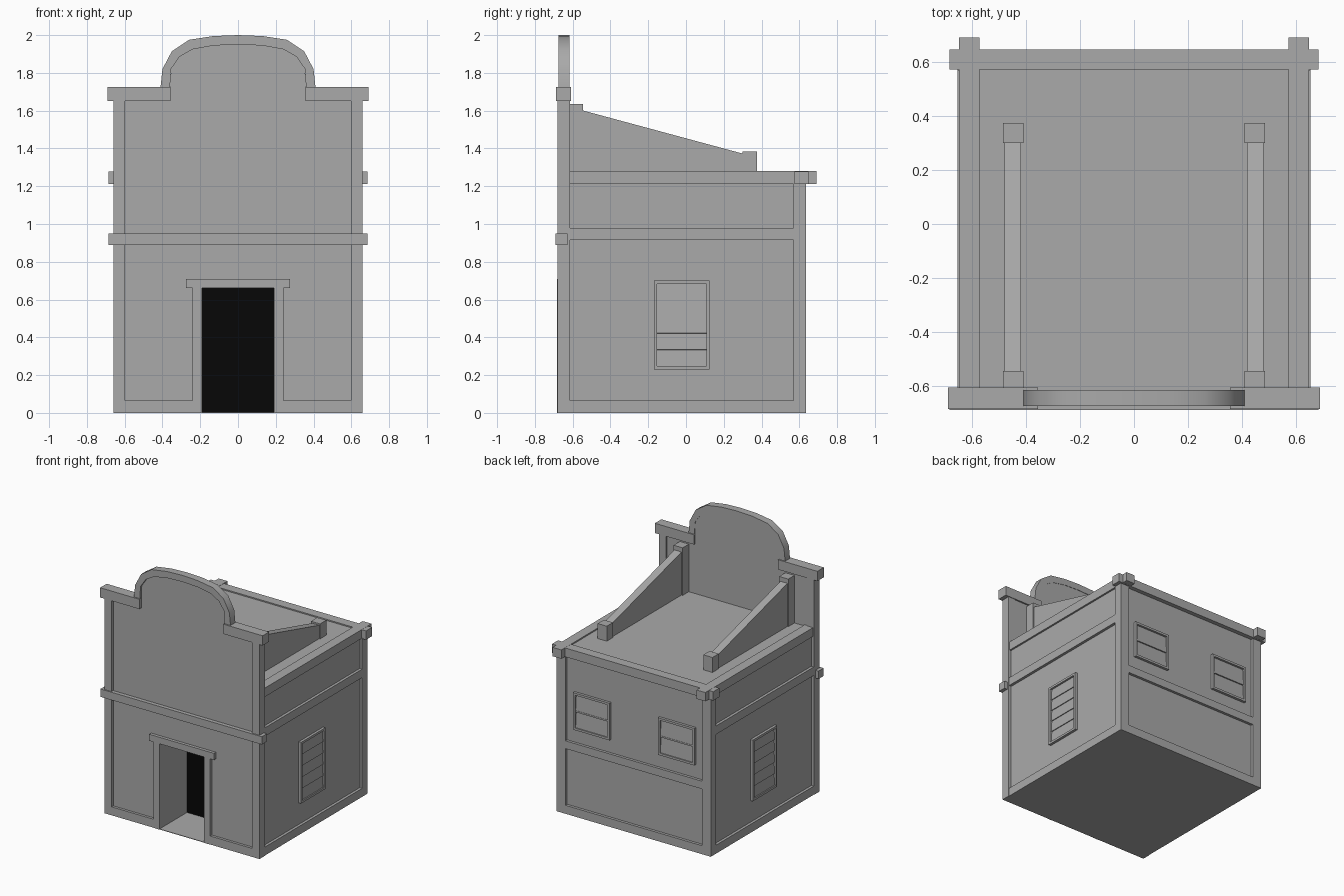
import bpy, bmesh, math
from mathutils import Matrix, Vector

cube = bpy.data.objects.get("Cube")
if cube:
    bpy.data.objects.remove(cube, do_unlink=True)


def material(name, value):
    m = bpy.data.materials.new(name)
    m.use_nodes = True
    colour = (value, value, value, 1)
    m.diffuse_color = colour
    m.node_tree.nodes["Principled BSDF"].inputs["Base Color"].default_value = colour
    return m


PLASTER = material("grey_plaster", 0.4)
BLACK = material("dark_black", 0.002)


def finish(name, bm, mat=PLASTER):
    bmesh.ops.recalc_face_normals(bm, faces=bm.faces)
    mesh = bpy.data.meshes.new(name)
    bm.to_mesh(mesh)
    bm.free()
    mesh.materials.append(mat)
    ob = bpy.data.objects.new(name, mesh)
    bpy.context.collection.objects.link(ob)
    return ob


def add_box(bm, x, y, z, tilt=0):
    lo, hi = Vector((x[0], y[0], z[0])), Vector((x[1], y[1], z[1]))
    mat = Matrix.Translation((lo + hi) / 2) @ Matrix.Rotation(tilt, 4, 'Y')
    bmesh.ops.create_cube(bm, size=1, matrix=mat @ Matrix.Diagonal((*(hi - lo), 1)))


def box(name, x, y, z, pair=False, mat=PLASTER):
    bm = bmesh.new()
    add_box(bm, x, y, z)
    if pair:
        add_box(bm, (-x[1], -x[0]), y, z)
    return finish(name, bm, mat)


def prism(name, points, axis, a, b, mat=PLASTER):
    """Extrude a flat outline along x or y from a to b."""
    bm = bmesh.new()
    place = (lambda p: (a, p[0], p[1])) if axis == 'x' else (lambda p: (p[0], a, p[1]))
    face = bm.faces.new([bm.verts.new(place(p)) for p in points])
    out = bmesh.ops.extrude_face_region(bm, geom=[face])
    move = (b - a, 0, 0) if axis == 'x' else (0, b - a, 0)
    bmesh.ops.translate(bm, vec=move, verts=[v for v in out["geom"] if isinstance(v, bmesh.types.BMVert)])
    return finish(name, bm, mat)


def mirrored(half):
    """Complete a left-to-centre outline across x = 0."""
    return half + [(-x, z) for x, z in reversed(half[:-1])]


# Main block with the doorway hollowed out
body = box("main_block", (-.635, .635), (-.64, .615), (0, 1.27))
cutter = box("door_cutter", (-.19, .19), (-.8, -.34), (.004, .66))
cut = body.modifiers.new("doorway", 'BOOLEAN')
cut.object = cutter
cut.solver = 'EXACT'
bpy.context.view_layer.objects.active = body
bpy.ops.object.modifier_apply(modifier=cut.name)
bpy.data.objects.remove(cutter, do_unlink=True)
box("doorway_darkness", (-.19, .19), (-.348, -.341), (.004, .66), mat=BLACK)
box("door_sill", (-.24, .24), (-.68, -.63), (0, .004))

# Facade panel with curved gable and door notch
inner = [(-.36, 1.7), (-.355, 1.82), (-.31, 1.885), (-.24, 1.925), (-.13, 1.945), (0, 1.95)]
outer = [(-.41, 1.725), (-.4, 1.82), (-.35, 1.915), (-.26, 1.975), (-.13, 1.995), (0, 2)]
notch = [(.19, 0), (.19, .66), (-.19, .66), (-.19, 0)]
outline = mirrored([(-.62, 0), (-.62, 1.7)] + inner)
prism("facade_panel", outline + notch, 'y', -.66, -.62)

# Curved gable moulding
inner[0] = (-.36, 1.725)
arch = prism("gable_moulding", mirrored(outer) + mirrored(inner)[::-1], 'y', -.676, -.617)
bpy.context.view_layer.objects.active = arch
arch.select_set(True)
bpy.ops.object.shade_smooth_by_angle(angle=math.radians(35))
arch.select_set(False)

# Facade frame
box("facade_pillars", (.597, .659), (-.68, -.613), (0, 1.65), True)
box("parapet_caps", (.357, .69), (-.687, -.608), (1.65, 1.725), True)
box("facade_band", (-.686, .686), (-.69, -.628), (.89, .95))
box("facade_base", (.24, .6), (-.68, -.65), (0, .065), True)
box("door_jambs", (.19, .24), (-.682, -.65), (0, .66), True)
box("door_lintel", (-.275, .275), (-.684, -.65), (.66, .71))

# Side and back frame strips
box("back_pillars", (.58, .656), (.57, .636), (0, 1.215), True)
for name, z in (("side_base", (0, .065)), ("side_band", (.915, .98))):
    box(name, (.625, .656), (-.62, .575), z, True)
for name, z in (("back_base", (0, .065)), ("back_band", (.5, .56))):
    box(name, (-.59, .59), (.6, .636), z)

# Crossing roof cornices
box("side_cornices", (.574, .649), (-.62, .692), (1.212, 1.28), True)
box("back_cornice", (-.685, .685), (.574, .648), (1.211, 1.279))

# Sloping roof walls with end posts
box("tall_roof_posts", (.41, .487), (-.622, -.545), (1.26, 1.635), True)
box("short_roof_posts", (.41, .487), (.3, .375), (1.26, 1.385), True)
slope = [(-.55, 1.26), (-.55, 1.602), (.31, 1.37), (.31, 1.26)]
for side, x in (("left", .42), ("right", -.48)):
    prism(side + "_sloping_wall", slope, 'x', x, x + .06)


def window(name, centre, size, turn, slats, bar):
    """Window facing +x, turned about z, with a raised rim and slats."""
    bm = bmesh.new()
    w, h, rim = size[0] / 2, size[1] / 2, .017
    for s in (-1, 1):
        y, z = sorted((s * w, s * (w - rim))), sorted((s * h, s * (h - rim)))
        add_box(bm, (-.01, .02), y, (-h, h))
        add_box(bm, (-.01, .02), (rim - w, w - rim), z)
    step = 2 * (h - rim) / slats
    for i in range(slats):
        z = rim - h + i * step
        add_box(bm, (.002, .008), (rim - w, w - rim), (z, z + step), math.radians(-4))
    if bar:
        add_box(bm, (0, .014), (rim - w, w - rim), (-.006, .006))
    bm.transform(Matrix.Translation(centre) @ Matrix.Rotation(turn, 4, 'Z'))
    finish(name, bm)


# Louvred side windows and two-pane back windows
for side, s in (("left", 1), ("right", -1)):
    window(side + "_louvre_window", (s * .635, -.023, .465), (.295, .47), 0 if s > 0 else math.pi, 5, False)
    window(side + "_back_window", (s * .36, .615, .805), (.31, .285), math.pi / 2, 2, True)
